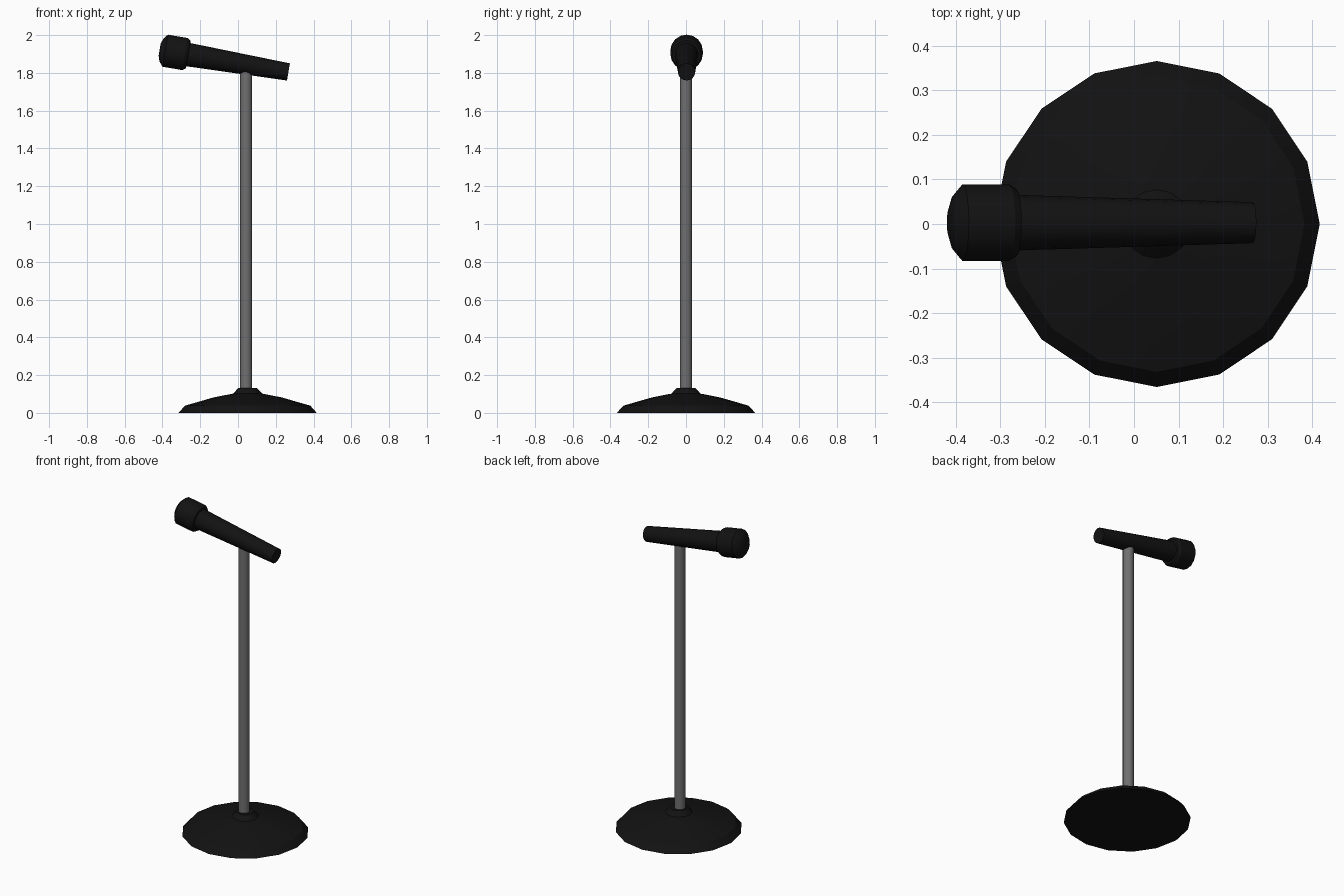
import bpy
import bmesh
from math import sin, cos, tau, atan2, radians
from mathutils import Matrix

if "Cube" in bpy.data.objects:
    bpy.data.objects.remove(bpy.data.objects["Cube"])


def material(name, v):
    m = bpy.data.materials.new(name)
    m.diffuse_color = (v, v, v, 1)
    m.use_nodes = True
    m.node_tree.nodes["Principled BSDF"].inputs["Base Color"].default_value = m.diffuse_color
    return m


def lathe(name, profile, mat, matrix, sides=16):
    """Closed solid of revolution about local z from (radius, height) pairs."""
    bm = bmesh.new()
    rings = [[bm.verts.new((r * cos(tau * i / sides), r * sin(tau * i / sides), h))
              for i in range(sides)] for r, h in profile]
    for a, b in zip(rings, rings[1:]):
        for i in range(sides):
            j = (i + 1) % sides
            bm.faces.new((a[i], a[j], b[j], b[i]))
    bm.faces.new(rings[0][::-1])
    bm.faces.new(rings[-1])
    mesh = bpy.data.meshes.new(name)
    bm.to_mesh(mesh)
    bm.free()
    mesh.materials.append(mat)
    ob = bpy.data.objects.new(name, mesh)
    bpy.context.collection.objects.link(ob)
    ob.matrix_world = matrix
    bpy.ops.object.select_all(action='DESELECT')
    ob.select_set(True)
    bpy.context.view_layer.objects.active = ob
    bpy.ops.object.shade_smooth_by_angle(angle=radians(25))
    return ob


black = material("black", 0.006)
steel = material("steel", 0.16)

# Domed floor base with a raised collar
lathe("base", [(0.366, 0), (0.332, 0.038), (0.18, 0.082), (0.077, 0.102), (0.05, 0.131)],
      black, Matrix.Translation((0.051, 0, 0)))

# Upright pole
lathe("pole", [(0.032, 0.1), (0.032, 1.82)], steel, Matrix.Translation((0.043, 0, 0)))

# Microphone, lathed along a tilted axis from its tail to its head
tilt = Matrix.Translation((0.267, 0.003, 1.805)) @ Matrix.Rotation(atan2(-0.985, 0.17), 4, 'Y')
lathe("microphone_handle", [(0.046, 0), (0.063, 0.56)], black, tilt)
lathe("microphone_head", [(0.062, 0.538), (0.076, 0.54), (0.086, 0.556), (0.086, 0.662),
                          (0.062, 0.682), (0.032, 0.692)], black, tilt)
